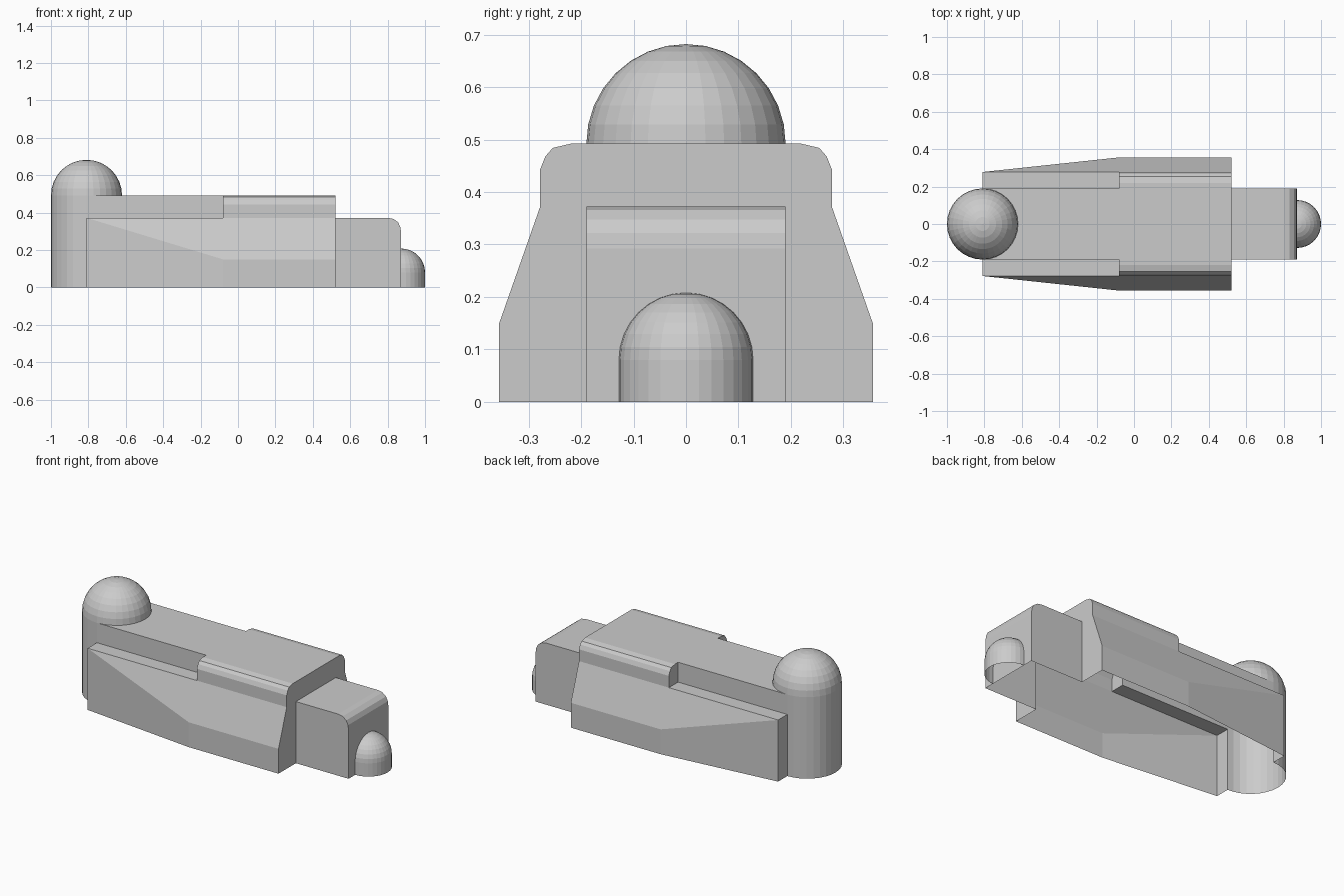
import bpy, bmesh
from math import pi, sin, cos
from mathutils import Vector

cube = bpy.data.objects.get("Cube")
if cube:
    bpy.data.objects.remove(cube, do_unlink=True)

grey = bpy.data.materials.new("plain_grey")
grey.use_nodes = True
COLOUR = (0.6, 0.6, 0.6, 1)
grey.diffuse_color = COLOUR
grey.node_tree.nodes["Principled BSDF"].inputs["Base Color"].default_value = COLOUR

# Main measurements
BACK, MID, END, TIP = -0.81, -0.08, 0.52, 0.872
CORE, EAVE, FOOT = 0.19, 0.278, 0.356
LEDGE, ROOF, SKIRT = 0.372, 0.492, 0.15


def finish(name, bm, up_face=None, mirror=False):
    """Weld the shell, face it outwards and make an object."""
    bmesh.ops.remove_doubles(bm, verts=bm.verts, dist=0.0005)
    bmesh.ops.recalc_face_normals(bm, faces=bm.faces)
    top = max(bm.faces, key=lambda f: f.calc_center_median().z)
    top.normal_update()
    if top.normal.z < 0:
        bmesh.ops.reverse_faces(bm, faces=bm.faces)
    mesh = bpy.data.meshes.new(name)
    bm.to_mesh(mesh)
    bm.free()
    mesh.materials.append(grey)
    obj = bpy.data.objects.new(name, mesh)
    bpy.context.collection.objects.link(obj)
    if mirror:
        mod = obj.modifiers.new("Mirror", 'MIRROR')
        mod.use_axis = (False, True, False)
        mod.use_clip = True
        mod.merge_threshold = 0.0005
    return obj


def face(bm, points):
    bm.faces.new([bm.verts.new(p) for p in points])


def revolve(name, profile, centre, start, sweep, steps):
    """Spin a (radius, height) profile about a vertical axis."""
    bm = bmesh.new()
    verts = [bm.verts.new((centre[0] + r * cos(start), centre[1] + r * sin(start), z))
             for r, z in profile]
    edges = [bm.edges.new(pair) for pair in zip(verts, verts[1:])]
    bmesh.ops.spin(bm, geom=verts + edges, cent=(*centre, 0), axis=(0, 0, 1),
                   dvec=(0, 0, 0), angle=sweep, steps=steps, use_duplicate=False)
    bmesh.ops.dissolve_degenerate(bm, dist=0.0001, edges=bm.edges)
    return finish(name, bm)


def dome_profile(radius, base):
    return [(radius * cos(i * pi / 16), base + radius * sin(i * pi / 16))
            for i in range(9)]


# Hall: half shell, open underneath, mirrored across y
bm = bmesh.new()
shoulder = [(EAVE, LEDGE), (EAVE, 0.443), (0.268, 0.468), (0.254, 0.484), (0.22, ROOF)]
outline = [(FOOT, 0), (FOOT, SKIRT)] + shoulder
for (y0, z0), (y1, z1) in zip(outline, outline[1:]):
    face(bm, [(MID, y0, z0), (END, y0, z0), (END, y1, z1), (MID, y1, z1)])
# tapering flank
face(bm, [(BACK, EAVE, 0), (MID, FOOT, 0), (MID, FOOT, SKIRT), (BACK, EAVE, LEDGE)])
face(bm, [(BACK, EAVE, LEDGE), (MID, FOOT, SKIRT), (MID, EAVE, LEDGE)])
# ledge, core wall and back end
face(bm, [(BACK, CORE, LEDGE), (BACK, EAVE, LEDGE), (MID, EAVE, LEDGE), (MID, CORE, LEDGE)])
face(bm, [(BACK, CORE, LEDGE), (MID, CORE, LEDGE), (MID, CORE, ROOF), (BACK, CORE, ROOF)])
face(bm, [(BACK, CORE, 0), (BACK, EAVE, 0), (BACK, EAVE, LEDGE), (BACK, CORE, LEDGE)])
# step between the wide and narrow upper storey
face(bm, [(MID, y, z) for y, z in [(CORE, LEDGE)] + shoulder + [(CORE, ROOF)]])
# roof
face(bm, [(BACK, 0, ROOF), (BACK, CORE, ROOF), (MID, CORE, ROOF), (MID, 0, ROOF)])
face(bm, [(MID, 0, ROOF), (MID, CORE, ROOF), (MID, 0.22, ROOF), (END, 0.22, ROOF),
          (END, 0, ROOF)])
# front end, left open where the annex joins
face(bm, [(END, y, z) for y, z in
          [(CORE, 0)] + outline + [(0, ROOF), (0, LEDGE), (CORE, LEDGE)]])
finish("hall", bm, mirror=True)

# Annex: rounded outer top edge, open underneath
bm = bmesh.new()
strip = [(END, LEDGE), (0.802, LEDGE), (0.832, 0.366), (0.856, 0.348),
         (0.868, 0.322), (TIP, 0.292), (TIP, 0)]
for (x0, z0), (x1, z1) in zip(strip, strip[1:]):
    face(bm, [(x0, 0, z0), (x0, CORE, z0), (x1, CORE, z1), (x1, 0, z1)])
face(bm, [(x, CORE, z) for x, z in strip + [(END, 0)]])
finish("annex", bm, mirror=True)

# Round tower: half wall beyond the hall with a full dome on top
tower_wall = revolve("tower_wall", [(CORE, 0), (CORE, ROOF)], (BACK, 0), pi / 2, pi, 16)
revolve("tower_dome", dome_profile(CORE, ROOF), (BACK, 0), 0, 2 * pi, 32)

# Half-round porch with half dome
porch = revolve("porch", [(0.128, 0)] + dome_profile(0.128, 0.08), (TIP, 0), -pi / 2, pi, 16)

# Make the upright wall face away from the tower axis
for obj in (tower_wall,):
    polygon = obj.data.polygons[0]
    outward = polygon.center - Vector((BACK, 0, polygon.center.z))
    if polygon.normal.dot(outward) < 0:
        obj.data.flip_normals()
